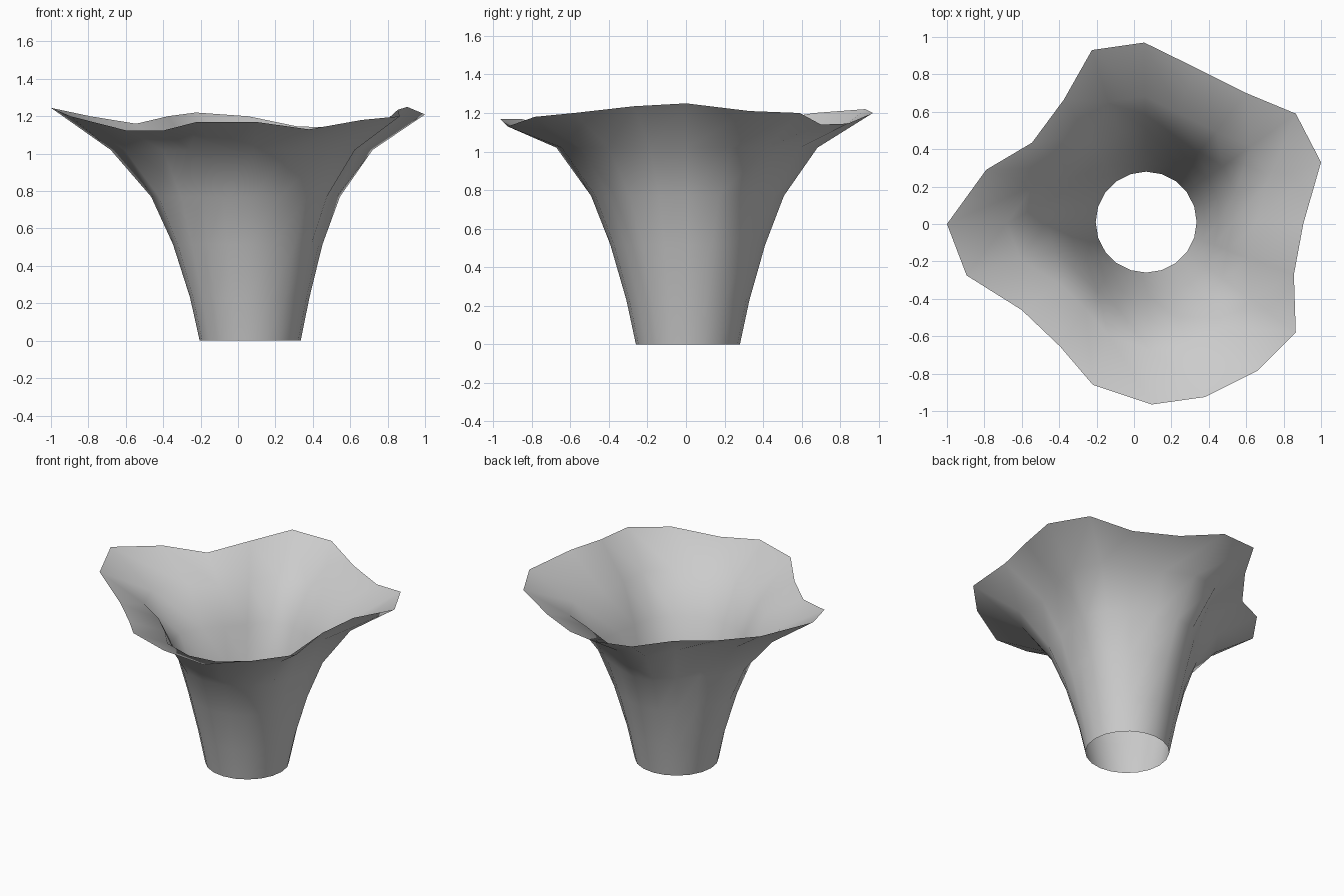
import bpy, bmesh, math

if "Cube" in bpy.data.objects:
    bpy.data.objects.remove(bpy.data.objects["Cube"])

# wavy rim: (x, y, z) every 18 degrees, counter-clockwise
RIM = [(1.0, .33, 1.21), (.865, .59, 1.2), (.6, .70, 1.14), (.32, .84, 1.145), (.055, .97, 1.2),
       (-.225, .93, 1.22), (-.375, .665, 1.2), (-.545, .435, 1.16), (-.79, .29, 1.2), (-1.0, 0, 1.245),
       (-.895, -.275, 1.2), (-.6, -.46, 1.125), (-.395, -.655, 1.125), (-.22, -.86, 1.17),
       (.095, -.965, 1.17), (.38, -.925, 1.13), (.66, -.785, 1.18), (.865, -.58, 1.2),
       (.855, -.27, 1.235), (.905, 0, 1.25)]
CX, CY = .065, .01

# lower rings: (height, round radius, share of the rim shape)
RINGS = [(0, .27, 0), (.23, .30, .02), (.515, .29, .115), (.77, .21, .30), (1.02, 0, .70)]


def ring_points(z, radius, share):
    pts = []
    for i, (x, y, _) in enumerate(RIM):
        a = math.radians(18 * (i + 1))
        pts.append((CX + radius * math.cos(a) + share * (x - CX),
                    CY + radius * math.sin(a) + share * (y - CY), z))
    return pts


# petal cup: open sheet lofted from the round foot to the wavy rim
bm = bmesh.new()
loops = [[bm.verts.new(p) for p in pts] for pts in [ring_points(*r) for r in RINGS] + [RIM]]
n = len(RIM)
for low, high in zip(loops, loops[1:]):
    for i in range(n):
        j = (i + 1) % n
        bm.faces.new((low[i], low[j], high[j], high[i])).smooth = True
mesh = bpy.data.meshes.new("flower_cup")
bm.to_mesh(mesh)
bm.free()
cup = bpy.data.objects.new("flower_cup", mesh)
bpy.context.collection.objects.link(cup)
